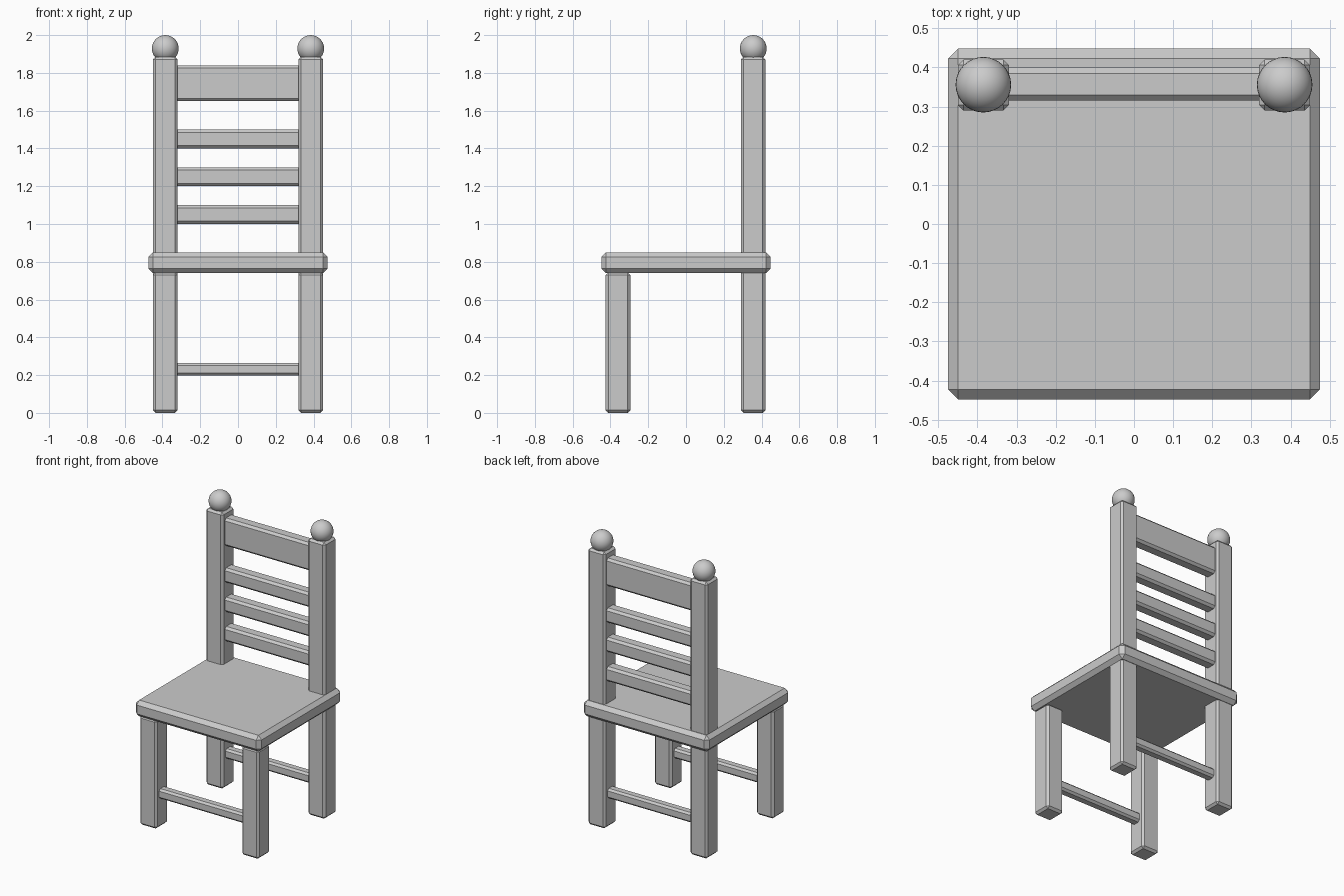
import bpy

if "Cube" in bpy.data.objects:
    bpy.data.objects.remove(bpy.data.objects["Cube"])

grey = bpy.data.materials.new("light grey")
grey.diffuse_color = (0.6, 0.6, 0.6, 1)
grey.use_nodes = True
grey.node_tree.nodes["Principled BSDF"].inputs["Base Color"].default_value = grey.diffuse_color


def block(name, x, y, z, bevel):
    """Chamfered box from (min, max) ranges on each axis."""
    bpy.ops.mesh.primitive_cube_add(size=1)
    ob = bpy.context.object
    ob.name = name
    ranges = (x, y, z)
    for v in ob.data.vertices:
        v.co = [r[0] if c < 0 else r[1] for c, r in zip(v.co, ranges)]
    mod = ob.modifiers.new("chamfer", "BEVEL")
    mod.width = bevel
    mod.segments = 1
    mod.limit_method = 'NONE'
    ob.data.materials.append(grey)
    return ob


# Seat
block("seat", (-0.475, 0.475), (-0.448, 0.448), (0.74, 0.85), 0.025)

# Legs, back posts and round finials
for side, s in (("left", -1), ("right", 1)):
    xr = (s * 0.385 - 0.065, s * 0.385 + 0.065)
    block(side + "_front_leg", xr, (-0.425, -0.295), (0, 0.745), 0.014)
    block(side + "_back_post", xr, (0.29, 0.42), (0, 1.885), 0.014)
    bpy.ops.mesh.primitive_uv_sphere_add(
        segments=32, ring_count=16, radius=0.071,
        location=(s * 0.385, 0.356, 1.929))
    ball = bpy.context.object
    ball.name = side + "_finial"
    ball.data.materials.append(grey)
    bpy.ops.object.shade_smooth()

# Backrest slats, ending just inside the posts
for name, z0, z1 in (("low_slat", 1.0, 1.1), ("middle_slat", 1.2, 1.3),
                     ("high_slat", 1.4, 1.5), ("top_rail", 1.65, 1.84)):
    block(name, (-0.35, 0.35), (0.315, 0.40), (z0, z1), 0.015)

# Rungs between the legs
for name, y in (("front_rung", -0.36), ("back_rung", 0.355)):
    block(name, (-0.35, 0.35), (y - 0.0325, y + 0.0325), (0.197, 0.264), 0.013)
